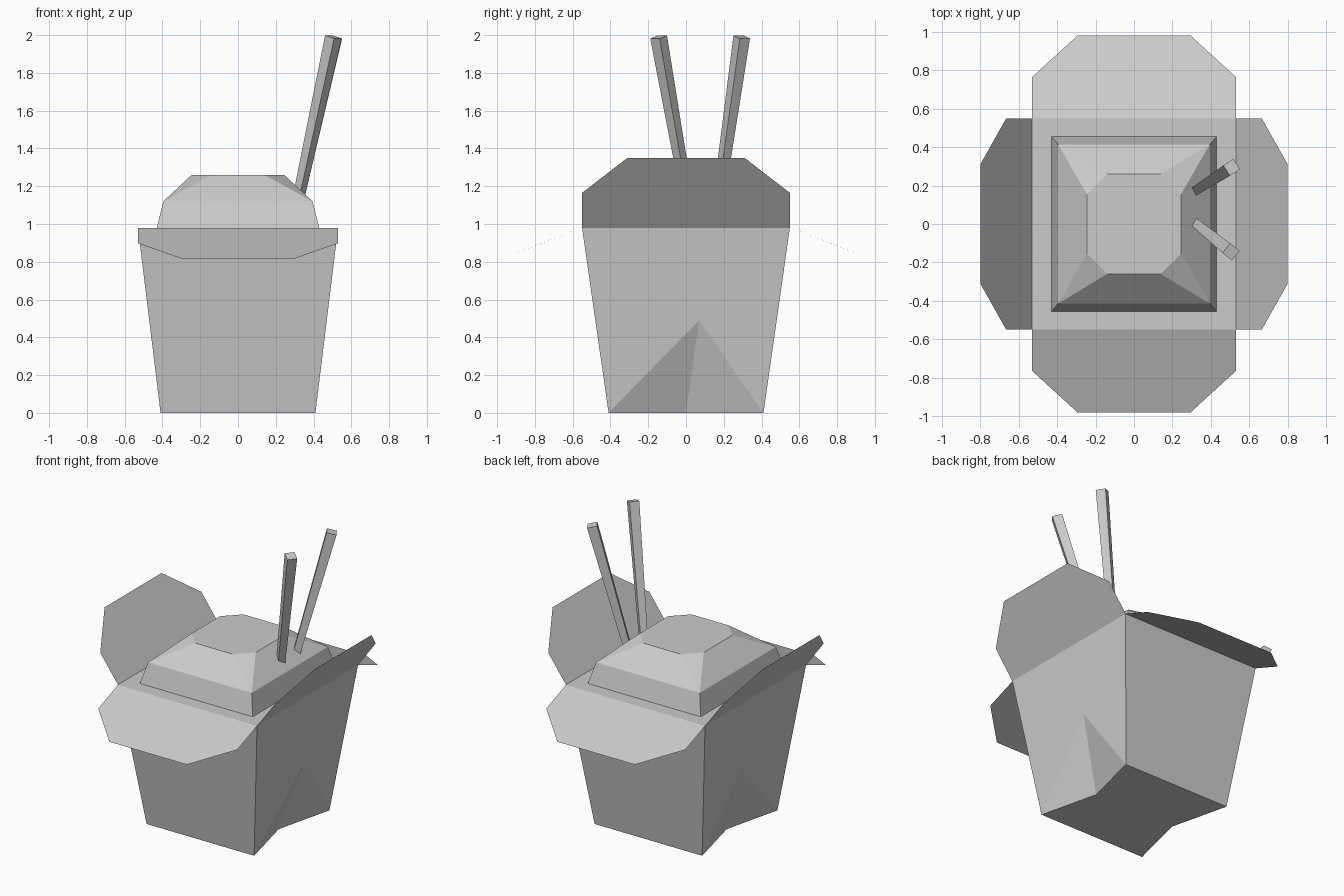
import bpy, bmesh
from mathutils import Vector

if "Cube" in bpy.data.objects:
    bpy.data.objects.remove(bpy.data.objects["Cube"])


def make(name, verts, faces):
    """Flat-shaded object from points and faces, normals made consistent."""
    bm = bmesh.new()
    vs = [bm.verts.new(v) for v in verts]
    for f in faces:
        bm.faces.new([vs[i] for i in f])
    bmesh.ops.recalc_face_normals(bm, faces=bm.faces)
    mesh = bpy.data.meshes.new(name)
    bm.to_mesh(mesh)
    bm.free()
    obj = bpy.data.objects.new(name, mesh)
    bpy.context.collection.objects.link(obj)
    return obj


def rect(x, y, z):
    return [(-x, -y, z), (x, -y, z), (x, y, z), (-x, y, z)]


BX, TX, TY, H = 0.41, 0.53, 0.55, 0.98

# Carton: tapered box with a folded-in gusset at the foot of both sides
gusset = [(s * x, y, z) for s in (1, -1) for x, y, z in ((0.31, 0, 0), (0.47, 0.07, 0.49))]
make("carton", rect(BX, BX, 0) + rect(TX, TY, H) + gusset, [
    (0, 1, 5, 4), (2, 3, 7, 6),                   # front, back
    (1, 9, 2, 6, 5), (1, 8, 9), (8, 2, 9),        # right side and fold
    (3, 11, 0, 4, 7), (3, 10, 11), (10, 0, 11),   # left side and fold
    (0, 10, 3, 2, 8, 1),                          # base
])

# Flat rim around the food
ring = [(i, (i + 1) % 4, (i + 1) % 4 + 4, i + 4) for i in range(4)]
make("rim", rect(TX, TY, H) + rect(0.43, 0.455, H), ring)

# Food mound: two rectangular rings, then a chamfered octagonal top
octagon = [(-0.14, -0.26), (0.14, -0.26), (0.245, -0.155), (0.245, 0.155),
           (0.14, 0.26), (-0.14, 0.26), (-0.245, 0.155), (-0.245, -0.155)]
mound_faces = list(ring) + [tuple(range(8, 16))]
for i in range(4):
    a, b = 4 + i, 4 + (i + 1) % 4
    p, q, r = 8 + 2 * i, 9 + 2 * i, 8 + (2 * i + 2) % 8
    mound_faces += [(a, b, q, p), (b, r, q)]
make("food_mound",
     rect(0.43, 0.455, H) + rect(0.395, 0.415, 1.12) + [(x, y, 1.26) for x, y in octagon],
     mound_faces)

# Lid flaps: front and back droop, the sides rise
for s, front, side in ((-1, "front_flap", "left_flap"), (1, "back_flap", "right_flap")):
    prof = [(TX, 0.55, H), (TX, 0.765, 0.898), (0.295, 0.98, 0.815)]
    pts = [(w, s * d, z) for w, d, z in prof] + [(-w, s * d, z) for w, d, z in reversed(prof)]
    make(front, pts, [range(6)])
    prof = [(TY, 0.53, H), (TY, 0.665, 1.165), (0.31, 0.80, 1.35)]
    pts = [(s * d, w, z) for w, d, z in prof] + [(s * d, -w, z) for w, d, z in reversed(prof)]
    make(side, pts, [range(6)])


# Chopsticks: tapered square sticks, squared to their lean direction
def chopstick(name, foot, tip):
    foot, tip = Vector(foot), Vector(tip)
    axis = (tip - foot).normalized()
    u = axis.cross(Vector((0, 0, 1))).normalized()
    v = axis.cross(u)
    pts = [c + (u * a + v * b) * h for c, h in ((foot, 0.022), (tip, 0.032))
           for a, b in ((-1, -1), (1, -1), (1, 1), (-1, 1))]
    make(name, pts, ring + [(3, 2, 1, 0), (4, 5, 6, 7)])


chopstick("chopstick_front", (0.312, 0.012, 1.10), (0.505, -0.145, 1.99))
chopstick("chopstick_back", (0.312, 0.168, 1.10), (0.508, 0.295, 1.99))
